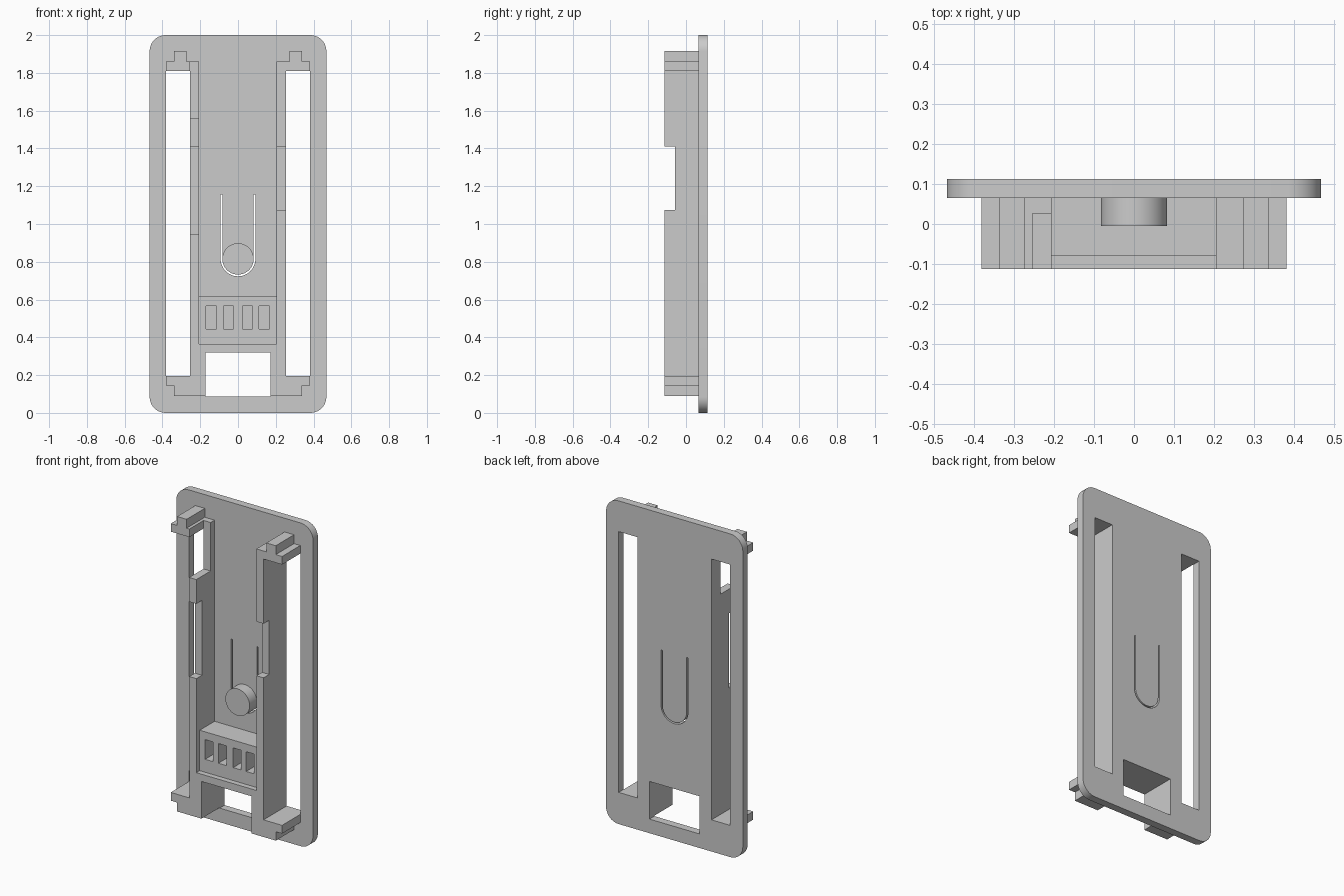
import bpy
from math import pi, sin, cos

if "Cube" in bpy.data.objects:
    bpy.data.objects.remove(bpy.data.objects["Cube"])

FRONT, SEAT, BACK = -0.113, 0.065, 0.113   # y of rail fronts, plate front, plate back


def prism(name, loops, a, b, axis='Y'):
    """Extrude closed 2D loops (inner loops become holes) from a to b along an axis."""
    cu = bpy.data.curves.new(name, 'CURVE')
    cu.dimensions = '2D'
    cu.fill_mode = 'BOTH'
    cu.extrude = (b - a) / 2
    for pts in loops:
        s = cu.splines.new('POLY')
        s.points.add(len(pts) - 1)
        for p, (u, v) in zip(s.points, pts):
            p.co = (u, v, 0, 1)
        s.use_cyclic_u = True
    ob = bpy.data.objects.new(name, cu)
    bpy.context.collection.objects.link(ob)
    mid = (a + b) / 2
    if axis == 'Y':                      # profile drawn in x, z
        ob.rotation_euler = (pi / 2, 0, 0)
        ob.location = (0, mid, 0)
    else:                                # profile drawn in y, z
        ob.rotation_euler = (pi / 2, 0, pi / 2)
        ob.location = (mid, 0, 0)
    bpy.ops.object.select_all(action='DESELECT')
    ob.select_set(True)
    bpy.context.view_layer.objects.active = ob
    bpy.ops.object.convert(target='MESH')
    ob = bpy.context.object
    ob.name = name
    bpy.ops.object.shade_smooth_by_angle(angle=pi / 6)
    return ob


def rect(x0, x1, z0, z1):
    return [(x0, z0), (x1, z0), (x1, z1), (x0, z1)]


def arc(cx, cz, r, a0, a1, n):
    return [(cx + r * cos(a0 + (a1 - a0) * i / n), cz + r * sin(a0 + (a1 - a0) * i / n))
            for i in range(n + 1)]


def flip(pts):
    return [(-x, z) for x, z in reversed(pts)]


# back plate with rounded corners, two long slots, a window and a U-shaped spring cut
R, W = 0.085, 0.468
outline = []
for k, (cx, cz) in enumerate([(W - R, 2 - R), (R - W, 2 - R), (R - W, R), (W - R, R)]):
    outline += arc(cx, cz, R, k * pi / 2, (k + 1) * pi / 2, 10)
slot = rect(0.254, 0.382, 0.196, 1.81)
spring_cut = ([(-0.092, 1.155)] + arc(0, 0.815, 0.092, pi, 2 * pi, 24) + [(0.092, 1.155), (0.083, 1.155)]
              + arc(0, 0.815, 0.083, 2 * pi, pi, 24) + [(-0.083, 1.155)])
prism("back_plate", [outline, slot, flip(slot), rect(-0.171, 0.171, 0.087, 0.32), spring_cut], SEAT, BACK)

# round button on the spring tongue
prism("button", [arc(0, 0.815, 0.083, 0, 2 * pi * 47 / 48, 47)], -0.005, SEAT)

# side rails, notched along the front edge
prism("right_rail", [[(SEAT, 0.365), (SEAT, 1.86), (FRONT, 1.86), (FRONT, 1.41), (-0.058, 1.41),
                      (-0.058, 1.075), (FRONT, 1.075), (FRONT, 0.365)]], 0.205, 0.254, 'X')
prism("left_rail", [[(SEAT, 0.365), (SEAT, 1.86), (0.026, 1.86), (0.026, 1.56), (FRONT, 1.56), (FRONT, 1.41),
                     (-0.058, 1.41), (-0.058, 0.947), (FRONT, 0.947), (FRONT, 0.365)]], -0.255, -0.206, 'X')

# top brackets with a raised nub
bracket = [(0.254, 1.81), (0.381, 1.81), (0.381, 1.86), (0.338, 1.86), (0.338, 1.915),
           (0.273, 1.915), (0.273, 1.86), (0.254, 1.86)]
prism("right_top_bracket", [bracket], FRONT, SEAT)
prism("left_top_bracket", [flip(bracket)], FRONT, SEAT)

# stepped base feet joined by a crossbar above the window
foot = [(0.171, 0.32), (0.171, 0.09), (0.338, 0.09), (0.338, 0.145), (0.381, 0.145),
        (0.381, 0.196), (0.254, 0.196), (0.254, 0.365)]
prism("base_bracket", [foot + flip(foot)], FRONT, SEAT)

# contact block with four pockets
pockets = [rect(x - 0.027, x + 0.027, 0.445, 0.567) for x in (-0.142, -0.051, 0.05, 0.139)]
prism("contact_block", [rect(-0.206, 0.205, 0.365, 0.615)] + pockets, -0.08, SEAT)
